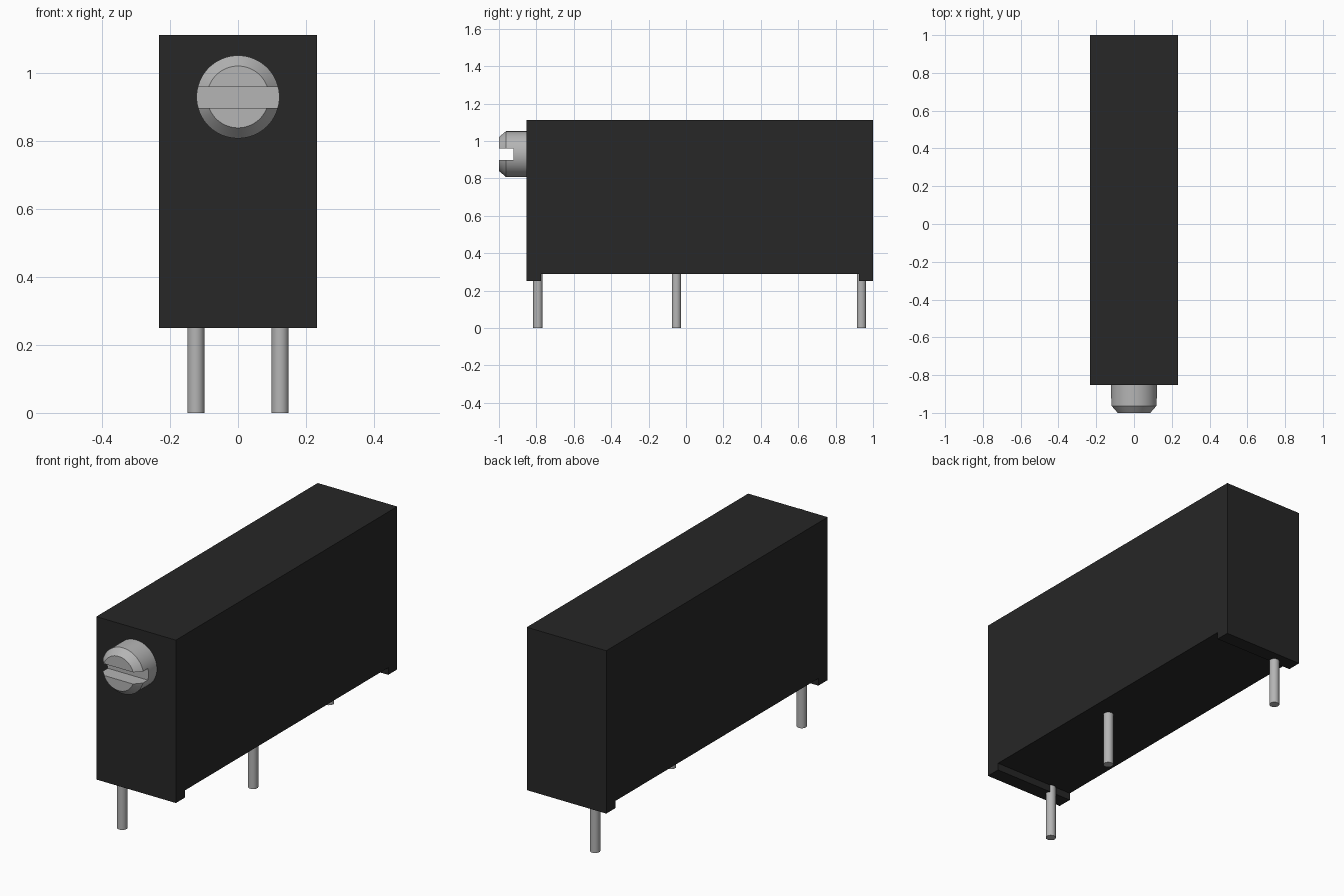
import bpy, bmesh, math
from mathutils import Matrix, Vector

cube = bpy.data.objects.get("Cube")
if cube:
    bpy.data.objects.remove(cube, do_unlink=True)


def make_material(name, rgb, roughness):
    mat = bpy.data.materials.new(name)
    mat.use_nodes = True
    mat.diffuse_color = (*rgb, 1)
    bsdf = mat.node_tree.nodes["Principled BSDF"]
    bsdf.inputs["Base Color"].default_value = (*rgb, 1)
    bsdf.inputs["Roughness"].default_value = roughness
    return mat


black = make_material("black plastic", (0.02, 0.02, 0.02), 0.6)
metal = make_material("grey metal", (0.46, 0.46, 0.46), 0.5)


def add_object(name, bm, mat):
    bmesh.ops.recalc_face_normals(bm, faces=bm.faces)
    mesh = bpy.data.meshes.new(name)
    bm.to_mesh(mesh)
    bm.free()
    mesh.materials.append(mat)
    obj = bpy.data.objects.new(name, mesh)
    bpy.context.collection.objects.link(obj)
    return obj


def activate(obj):
    bpy.ops.object.select_all(action='DESELECT')
    obj.select_set(True)
    bpy.context.view_layer.objects.active = obj


def smooth(obj):
    activate(obj)
    bpy.ops.object.shade_smooth_by_angle(angle=math.radians(30))


# Housing: side outline with a foot at each end, extruded across the width
HALF_W = 0.233
outline = [(-0.853, 0.25), (-0.775, 0.25), (-0.775, 0.288), (0.925, 0.288),
           (0.925, 0.25), (1.0, 0.25), (1.0, 1.113), (-0.853, 1.113)]
bm = bmesh.new()
side = bm.faces.new([bm.verts.new((-HALF_W, y, z)) for y, z in outline])
ext = bmesh.ops.extrude_face_region(bm, geom=[side])
bmesh.ops.translate(bm, vec=(2 * HALF_W, 0, 0),
                    verts=[v for v in ext["geom"] if isinstance(v, bmesh.types.BMVert)])
add_object("housing", bm, black)

# Three staggered pins
for name, x, y in (("front_pin", -0.124, -0.792),
                   ("middle_pin", 0.124, -0.051),
                   ("back_pin", -0.124, 0.938)):
    bm = bmesh.new()
    bmesh.ops.create_cone(bm, cap_ends=True, segments=32, radius1=0.025, radius2=0.025,
                          depth=0.32, matrix=Matrix.Translation((x, y, 0.16)))
    smooth(add_object(name, bm, metal))

# Adjustment screw: chamfered disc turned about the y axis
SCREW_Z, SEGMENTS = 0.93, 64
bm = bmesh.new()
rings = []
for radius, y in ((0.122, -0.84), (0.122, -0.963), (0.091, -1.0)):
    rings.append([bm.verts.new((radius * math.cos(a), y, SCREW_Z + radius * math.sin(a)))
                  for a in (2 * math.pi * i / SEGMENTS for i in range(SEGMENTS))])
for r0, r1 in zip(rings, rings[1:]):
    for i in range(SEGMENTS):
        j = (i + 1) % SEGMENTS
        bm.faces.new((r0[i], r0[j], r1[j], r1[i]))
bm.faces.new(rings[0])
bm.faces.new(rings[-1])
screw = add_object("adjustment_screw", bm, metal)

# Screwdriver slot cut across the screw head
bm = bmesh.new()
bmesh.ops.create_cube(bm, size=1, matrix=Matrix.Translation((0, -0.973, 0.928))
                      @ Matrix.Diagonal((0.4, 0.1, 0.062, 1)))
cutter = add_object("slot_cutter", bm, metal)
cutter.hide_render = True
mod = screw.modifiers.new("slot", 'BOOLEAN')
mod.operation = 'DIFFERENCE'
mod.solver = 'EXACT'
mod.object = cutter
activate(screw)
bpy.ops.object.modifier_apply(modifier=mod.name)
bpy.data.objects.remove(cutter, do_unlink=True)
smooth(screw)
